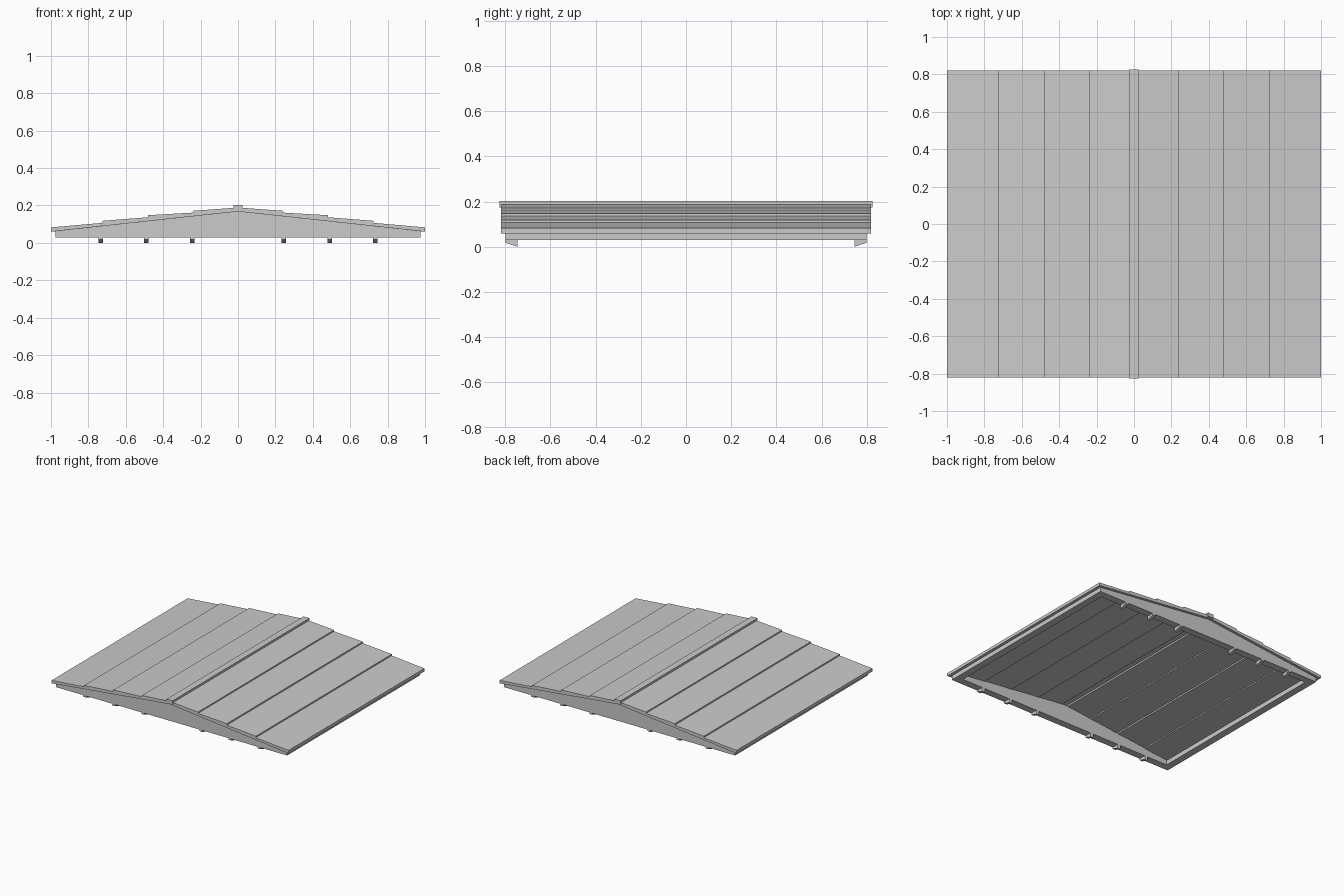
import bpy, bmesh

if "Cube" in bpy.data.objects:
    bpy.data.objects.remove(bpy.data.objects["Cube"])


def prism(name, pts, y0, y1):
    """Extrude an x-z outline from y0 to y1."""
    bm = bmesh.new()
    face = bm.faces.new([bm.verts.new((x, y0, z)) for x, z in pts])
    res = bmesh.ops.extrude_face_region(bm, geom=[face])
    verts = [v for v in res["geom"] if isinstance(v, bmesh.types.BMVert)]
    bmesh.ops.translate(bm, verts=verts, vec=(0, y1 - y0, 0))
    bmesh.ops.recalc_face_normals(bm, faces=bm.faces)
    me = bpy.data.meshes.new(name)
    bm.to_mesh(me)
    bm.free()
    ob = bpy.data.objects.new(name, me)
    bpy.context.collection.objects.link(ob)
    return ob


def rect(x0, x1, z0, z1):
    return [(x0, z0), (x1, z0), (x1, z1), (x0, z1)]


def mirrored(half):
    """Complete an outline given from the left edge to the middle."""
    return half + [(-x, z) for x, z in reversed(half) if x != 0]


# Overlapping roof boards, stepped on the top and underneath
top = [(-1, .083), (-.725, .107), (-.725, .118), (-.48, .137), (-.48, .148),
       (-.237, .162), (-.237, .172), (-.025, .187)]
under = [(-1, .06), (-.725, .086), (-.725, .095), (-.48, .113), (-.48, .124),
         (-.237, .140), (-.237, .149), (-.025, .163), (-.025, .175)]
prism("roof_boards", mirrored(top) + list(reversed(mirrored(under))), -.77, .77)

# Roof ends with a straight underside above the gables
end = mirrored(top) + [(1, .06), (0, .168), (-1, .06)]
gable = mirrored([(-.975, .03), (-.975, .0625), (0, .168)])
for s, side in ((-1, "front"), (1, "back")):
    prism(side + "_roof_end", end, s * .77, s * .82)
    prism(side + "_gable", gable, s * .745, s * .8)

# Ridge cap
prism("ridge_cap", rect(-.025, .025, .175, .203), -.826, .826)

# Eave beams under the long edges
for s, side in ((-1, "left"), (1, "right")):
    prism(side + "_eave_beam", rect(s * .975, s * .92, .03, .064), -.745, .745)

# Wedge-shaped pegs below both gables
for s, side in ((-1, "front"), (1, "back")):
    for x in (-.735, -.49, -.245, .245, .49, .735):
        peg = prism(side + "_peg", rect(x - .012, x + .012, 0, .035), s * .745, s * .8)
        for v in peg.data.vertices:
            if abs(v.co.y) > .78 and v.co.z < .01:
                v.co.z = .018
